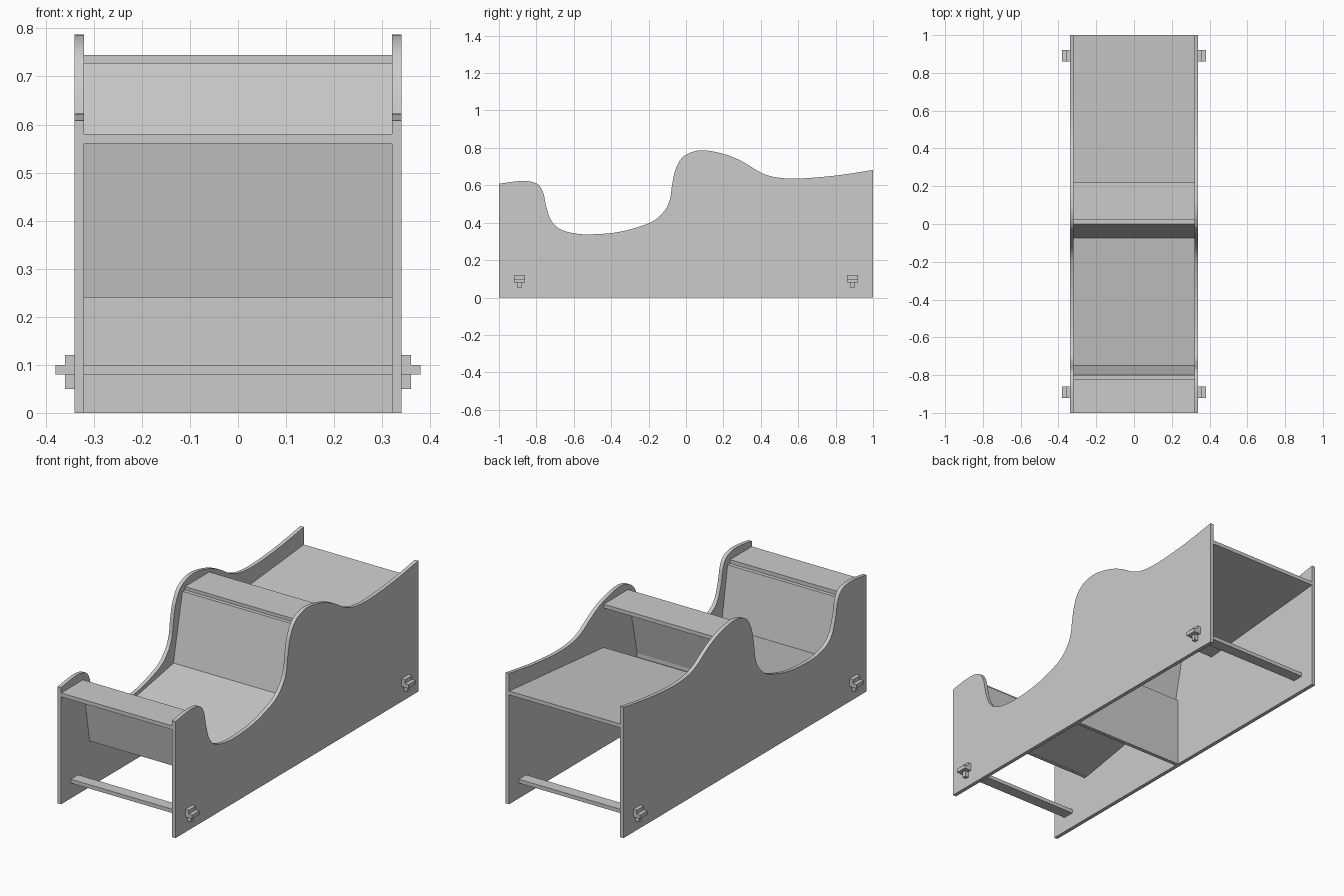
import bpy, bmesh

if "Cube" in bpy.data.objects:
    bpy.data.objects.remove(bpy.data.objects["Cube"])


def extrude_x(name, profile, x0, x1):
    """Solid made from a closed (y, z) profile swept from x0 to x1."""
    bm = bmesh.new()
    face = bm.faces.new([bm.verts.new((x0, y, z)) for y, z in profile])
    ext = bmesh.ops.extrude_face_region(bm, geom=[face])
    verts = [g for g in ext["geom"] if isinstance(g, bmesh.types.BMVert)]
    bmesh.ops.translate(bm, verts=verts, vec=(x1 - x0, 0, 0))
    bmesh.ops.recalc_face_normals(bm, faces=bm.faces)
    mesh = bpy.data.meshes.new(name)
    bm.to_mesh(mesh)
    bm.free()
    ob = bpy.data.objects.new(name, mesh)
    bpy.context.collection.objects.link(ob)
    return ob


def smooth_path(pts, steps=5):
    """Catmull-Rom curve through the points."""
    p = [pts[0]] + pts + [pts[-1]]
    out = []
    for i in range(1, len(p) - 2):
        a, b, c, d = p[i - 1:i + 3]
        for s in range(steps):
            t = s / steps
            out.append(tuple(
                0.5 * (2 * b[k] + (c[k] - a[k]) * t
                       + (2 * a[k] - 5 * b[k] + 4 * c[k] - d[k]) * t * t
                       + (3 * b[k] - a[k] - 3 * c[k] + d[k]) * t ** 3)
                for k in (0, 1)))
    return out + [pts[-1]]


IN, OUT, T = 0.32, 0.34, 0.02

# Curved side panels
top_line = smooth_path([
    (-1, .608), (-.88, .623), (-.80, .61), (-.765, .565), (-.748, .49),
    (-.72, .41), (-.67, .364), (-.59, .342), (-.50, .338), (-.35, .352),
    (-.19, .401), (-.118, .46), (-.086, .525), (-.074, .605), (-.054, .69),
    (-.01, .757), (.08, .787), (.20, .768), (.30, .728), (.40, .668),
    (.48, .643), (.60, .636), (.80, .652), (1, .682)])
side_profile = [(1, 0), (-1, 0)] + top_line
for side, s in (("left", -1), ("right", 1)):
    ob = extrude_x(side + "_side_panel", side_profile, s * IN, s * OUT)
    bpy.ops.object.select_all(action='DESELECT')
    bpy.context.view_layer.objects.active = ob
    ob.select_set(True)
    bpy.ops.object.shade_smooth_by_angle(angle=0.6)

# Boards between the sides, as (y, z) cross-sections
boards = {
    "hood": [(-1, .56), (-.82, .56), (-.82, .58), (-1, .58)],
    "dashboard": [(-.82, .56), (-.80, .56), (-.745, .24), (-.765, .24)],
    "seat": [(-.75, .24), (-.055, .365), (-.055, .385), (-.75, .26)],
    "seat_support": [(-.06, 0), (-.04, 0), (-.04, .366), (-.06, .363)],
    "backrest": [(-.075, .383), (-.055, .385), (.02, .728), (0, .728)],
    "headrest_shelf": [(.02, .725), (.22, .725), (.22, .745), (.02, .745)],
    "rear_deck": [(.22, .50), (1, .57), (1, .59), (.22, .52)],
}
for name, profile in boards.items():
    extrude_x(name, profile, -IN, IN)

# Axle boards, each locked outside the panels by T-shaped pegs
for end, y in (("front", -.89), ("rear", .89)):
    extrude_x(end + "_axle_board",
              [(y - .03, .08), (y + .03, .08), (y + .03, .10), (y - .03, .10)],
              -.38, .38)
    peg = [(y - .01, .05), (y + .01, .05), (y + .01, .10), (y + .03, .10),
           (y + .03, .12), (y - .03, .12), (y - .03, .10), (y - .01, .10)]
    for side, s in (("left", -1), ("right", 1)):
        extrude_x(f"{end}_{side}_peg", peg, s * OUT, s * (OUT + T))
